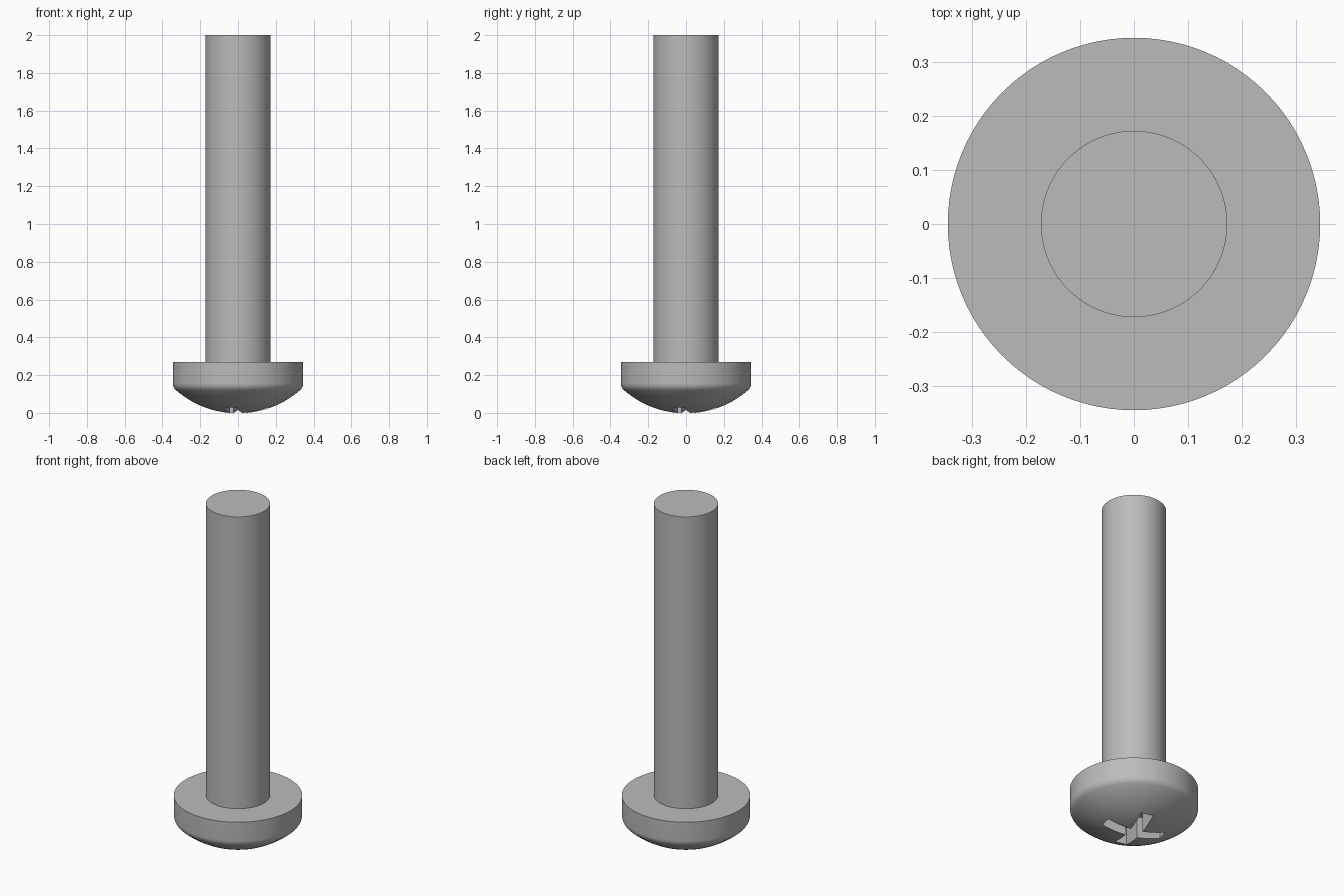
import bpy, bmesh, math
from mathutils import Matrix

cube = bpy.data.objects.get("Cube")
if cube:
    bpy.data.objects.remove(cube, do_unlink=True)

HEAD_R, SHAFT_R, HEAD_TOP, TOP = 0.345, 0.1725, 0.27, 2.0
DOME_R, FILLET, APEX = 0.5, 0.05, -0.0025
ARM_HALF, ARM_LEN, DEPTH = 0.035, 0.17, 0.13
SEGMENTS = 96

steel = bpy.data.materials.new("steel grey")
steel.use_nodes = True
steel.diffuse_color = (0.5, 0.5, 0.5, 1)
steel.node_tree.nodes["Principled BSDF"].inputs["Base Color"].default_value = (0.5, 0.5, 0.5, 1)


def add_object(name, bm):
    bmesh.ops.recalc_face_normals(bm, faces=bm.faces)
    mesh = bpy.data.meshes.new(name)
    bm.to_mesh(mesh)
    bm.free()
    mesh.materials.append(steel)
    obj = bpy.data.objects.new(name, mesh)
    bpy.context.collection.objects.link(obj)
    return obj


def arc(cx, cz, r, start, end, steps):
    """Points on an arc, angles measured from straight down."""
    angles = [start + (end - start) * i / steps for i in range(steps + 1)]
    return [(cx + r * math.sin(a), cz - r * math.cos(a)) for a in angles]


# Half profile: dome, rounded rim, flat shoulder, plain shank
fx = HEAD_R - FILLET
tangent = math.asin(fx / (DOME_R - FILLET))
dome_z = APEX + DOME_R
fz = dome_z - (DOME_R - FILLET) * math.cos(tangent)
profile = arc(0, dome_z, DOME_R, 0, tangent, 14)
profile += arc(fx, fz, FILLET, tangent, math.pi / 2, 8)[1:]
profile += [(HEAD_R, HEAD_TOP), (SHAFT_R, HEAD_TOP), (SHAFT_R, TOP), (0, TOP)]

# Screw body, turned around the z axis
bm = bmesh.new()
verts = [bm.verts.new((r, 0, z)) for r, z in profile]
edges = [bm.edges.new(pair) for pair in zip(verts, verts[1:])]
bmesh.ops.spin(bm, geom=verts + edges, cent=(0, 0, 0), axis=(0, 0, 1),
               angle=2 * math.pi, steps=SEGMENTS, use_merge=False)
bmesh.ops.remove_doubles(bm, verts=bm.verts, dist=1e-5)
body = add_object("screw_body", bm)

# Cross recess cutter, four equal arms turned slightly off the axes
bm = bmesh.new()
outline = []
for quarter in range(4):
    turn = Matrix.Rotation(quarter * math.pi / 2 - math.radians(15), 3, 'Z')
    for x, y in ((ARM_LEN, -ARM_HALF), (ARM_LEN, ARM_HALF), (ARM_HALF, ARM_HALF)):
        v = bm.verts.new((x, y, -0.1))
        v.co = turn @ v.co
        outline.append(v)
face = bm.faces.new(outline)
top = bmesh.ops.extrude_face_region(bm, geom=[face])["geom"]
bmesh.ops.translate(bm, vec=(0, 0, DEPTH + 0.1),
                    verts=[g for g in top if isinstance(g, bmesh.types.BMVert)])
cutter = add_object("recess_cutter", bm)
cutter.hide_render = True
cutter.hide_viewport = True

cut = body.modifiers.new("cross_recess", 'BOOLEAN')
cut.operation = 'DIFFERENCE'
cut.solver = 'EXACT'
cut.object = cutter

# Bake the cut, then smooth the round surfaces and keep the edges sharp
bpy.context.view_layer.update()
baked = bpy.data.meshes.new_from_object(
    body.evaluated_get(bpy.context.evaluated_depsgraph_get()))
body.modifiers.clear()
body.data = baked
bpy.data.objects.remove(cutter, do_unlink=True)
bpy.ops.object.select_all(action='DESELECT')
body.select_set(True)
bpy.context.view_layer.objects.active = body
bpy.ops.object.shade_smooth_by_angle(angle=math.radians(30))
